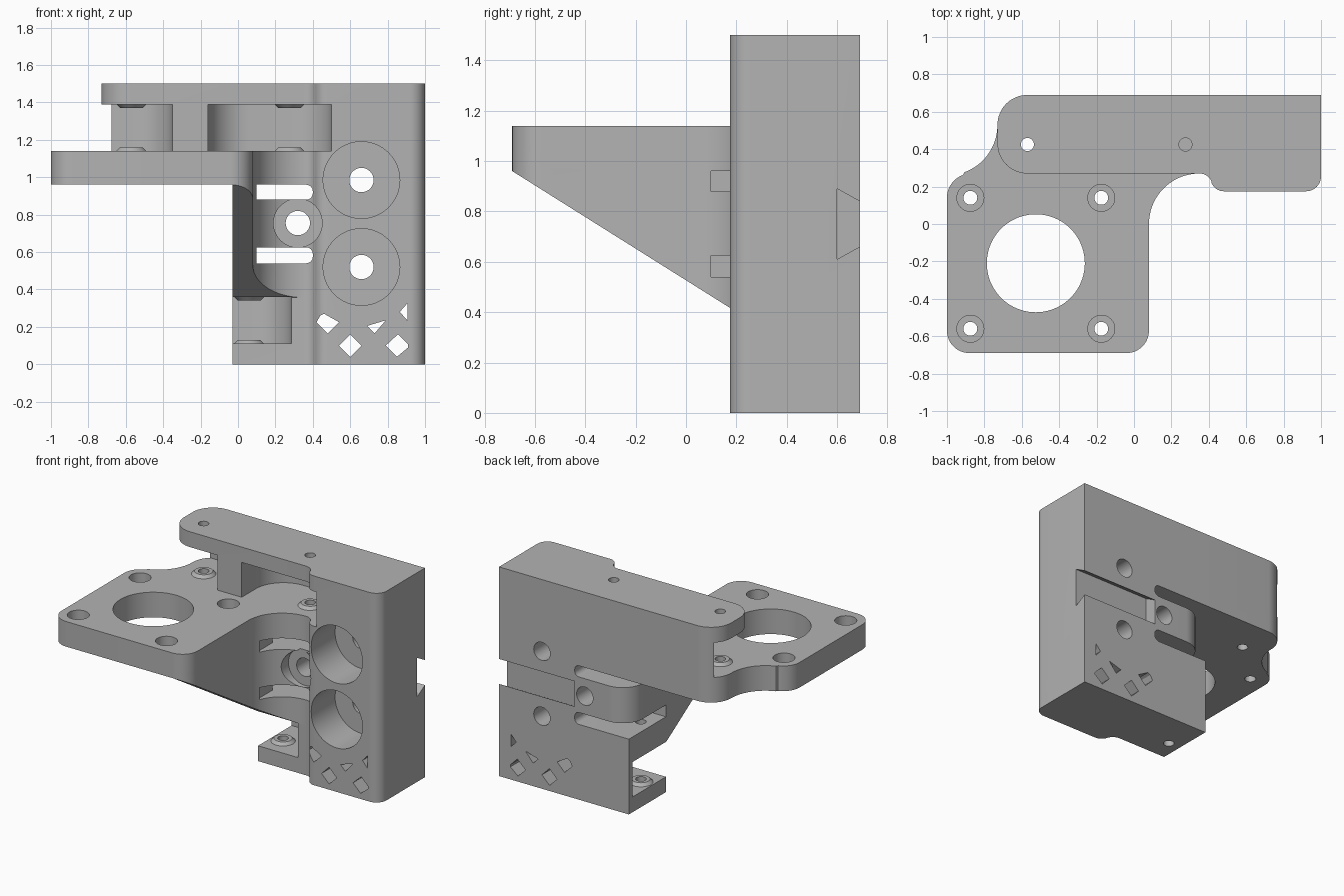
import bpy, bmesh, math
from mathutils import Matrix

if "Cube" in bpy.data.objects:
    bpy.data.objects.remove(bpy.data.objects["Cube"], do_unlink=True)

grey = bpy.data.materials.new("plain_grey")
grey.use_nodes = True
grey.diffuse_color = (0.45, 0.45, 0.45, 1)
grey.node_tree.nodes["Principled BSDF"].inputs["Base Color"].default_value = (0.45, 0.45, 0.45, 1)


def arc(cx, cy, r, a0, a1, n=16):
    angles = [math.radians(a0 + (a1 - a0) * i / n) for i in range(n + 1)]
    return [(cx + r * math.cos(a), cy + r * math.sin(a)) for a in angles]


def finish(name, bm):
    bmesh.ops.recalc_face_normals(bm, faces=bm.faces)
    mesh = bpy.data.meshes.new(name)
    bm.to_mesh(mesh)
    bm.free()
    mesh.materials.append(grey)
    ob = bpy.data.objects.new(name, mesh)
    bpy.context.collection.objects.link(ob)
    return ob


def prism(name, outline, lo, hi, axis="z"):
    """Extrude a 2D outline along the given axis from lo to hi."""
    place = {"x": lambda a, b, d: (d, a, b),
             "y": lambda a, b, d: (a, d, b),
             "z": lambda a, b, d: (a, b, d)}[axis]
    bm = bmesh.new()
    low = [bm.verts.new(place(a, b, lo)) for a, b in outline]
    high = [bm.verts.new(place(a, b, hi)) for a, b in outline]
    bm.faces.new(low)
    bm.faces.new(high)
    for i in range(len(low)):
        j = (i + 1) % len(low)
        bm.faces.new((low[i], low[j], high[j], high[i]))
    return finish(name, bm)


def rod(a, b, r, lo, hi, axis="z", n=48):
    return prism("rod", arc(a, b, r, 0, 360 * (n - 1) / n, n - 1), lo, hi, axis)


def cone(x, y, z0, r0, z1, r1):
    bm = bmesh.new()
    bmesh.ops.create_cone(bm, cap_ends=True, segments=40, radius1=r0, radius2=r1, depth=z1 - z0,
                          matrix=Matrix.Translation((x, y, (z0 + z1) / 2)))
    return finish("boss", bm)


def combine(base, tool, operation="DIFFERENCE"):
    mod = base.modifiers.new("combine", "BOOLEAN")
    mod.operation, mod.solver, mod.object = operation, "EXACT", tool
    graph = bpy.context.evaluated_depsgraph_get()
    result = bpy.data.meshes.new_from_object(base.evaluated_get(graph))
    base.modifiers.clear()
    base.data = result
    bpy.data.objects.remove(tool, do_unlink=True)


# Upright block with the stepped front and rounded corner
block_outline = ([(1, 0.69), (-0.03, 0.69), (-0.03, 0.27)]
                 + arc(0.35, 0.2, 0.07, 90, 20, 8)
                 + arc(0.48, 0.245, 0.07, 200, 270, 8)
                 + arc(0.92, 0.255, 0.08, -90, 0, 10))
body = prism("motor_bracket", block_outline, 0, 1.5)

# Motor plate
plate_outline = ([(0.3, 0.69)] + arc(-0.57, 0.53, 0.16, 90, 180)
                 + arc(-1, 0.53, 0.27, -2, -70)
                 + arc(-0.87, 0.14, 0.13, 110, 180)
                 + arc(-0.88, -0.57, 0.12, 180, 270)
                 + arc(-0.04, -0.57, 0.12, -90, 0)
                 + arc(0.35, 0, 0.27, 180, 90, 24) + [(0.37, 0.4)])
combine(body, prism("motor_plate", plate_outline, 0.96, 1.14), "UNION")

# Top arm that carries the pulleys
arm_outline = ([(0.2, 0.27), (0.2, 0.69)] + arc(-0.57, 0.53, 0.16, 90, 180)
               + arc(-0.57, 0.43, 0.16, 180, 270))
combine(body, prism("top_arm", arm_outline, 1.1, 1.5), "UNION")

# Sloped gusset under the edge of the plate
gusset = prism("gusset", plate_outline, 0.3, 1.0)
wedge = [(-0.69, 0.96), (0.27, 0.357), (0.5, 0.357), (0.5, 1.1), (-0.69, 1.1)]
combine(gusset, prism("wedge", wedge, -0.03, 0.36, "x"), "INTERSECT")
combine(body, gusset, "UNION")


# Pulley pockets
def open_pocket(x, left):
    return [(left, 0.65), (left, 0.1), (x + 0.22, 0.1)] + arc(x, 0.43, 0.22, 0, 90)


combine(body, prism("pocket", open_pocket(-0.57, -0.9), 1.14, 1.39))
combine(body, prism("pocket", open_pocket(0.065, -0.2), 0.11, 0.36))
long_pocket = ([(-0.16, 0.1), (0.5, 0.1)] + arc(0.28, 0.43, 0.22, 0, 90)
               + arc(0.06, 0.43, 0.22, 90, 180))
combine(body, prism("pocket", long_pocket, 1.14, 1.39))

# Conical bosses and bolt bores of each pocket
for x, floor, roof, bore_low, bore_high in ((-0.57, 1.14, 1.39, 0.9, 1.6),
                                            (0.275, 1.14, 1.39, 0.92, 1.6),
                                            (0.06, 0.11, 0.36, -0.1, 0.58)):
    combine(body, cone(x, 0.425, floor - 0.01, 0.09, floor + 0.02, 0.06), "UNION")
    combine(body, cone(x, 0.425, roof - 0.02, 0.06, roof + 0.01, 0.09), "UNION")
    combine(body, rod(x, 0.425, 0.035, bore_low, bore_high))

# Strap: rounded rear corner between two horizontal slots
corner = arc(0.13, 0.53, 0.16, 90, 180) + [(-0.1, 0.53), (-0.1, 0.8), (0.13, 0.8)]
combine(body, prism("corner", corner, 0.54, 0.96))
for z0, z1 in ((0.54, 0.625), (0.88, 0.96)):
    end = arc(0.365, z0 + 0.035, 0.035, -90, 0, 6) + arc(0.365, z1 - 0.035, 0.035, 0, 90, 6)
    combine(body, prism("slot", [(-0.2, z1), (-0.2, z0)] + end, 0.27, 0.9, "y"))
    combine(body, prism("slot", [(0.085, z1), (0.085, z0)] + end, 0.1, 0.3, "y"))

# Strap bolt hole with counterbore
combine(body, rod(0.32, 0.755, 0.13, 0, 0.3, "y"))
combine(body, rod(0.32, 0.755, 0.065, 0, 0.9, "y"))

# Deep counterbored front holes
for z in (0.52, 0.985):
    combine(body, rod(0.66, z, 0.205, 0, 0.45, "y", 64))
    combine(body, rod(0.66, z, 0.065, 0, 0.9, "y"))

# Dovetail groove across the back
dovetail = [(0.6, 0.61), (0.6, 0.89), (0.69, 0.84), (0.8, 0.84), (0.8, 0.66), (0.69, 0.66)]
combine(body, prism("groove", dovetail, 0.4, 1.1, "x"))

# Motor opening and counterbored motor screws
combine(body, rod(-0.525, -0.21, 0.262, 0.9, 1.2, "z", 80))
for x in (-0.875, -0.175):
    for y in (-0.56, 0.14):
        combine(body, rod(x, y, 0.072, 1.07, 1.2))
        combine(body, rod(x, y, 0.037, 0.9, 1.2))

# Small diamond and triangle openings near the foot
openings = [
    [(0.54, 0.1), (0.6, 0.04), (0.66, 0.1), (0.6, 0.16)],
    [(0.79, 0.1), (0.85, 0.04), (0.91, 0.09), (0.91, 0.105), (0.855, 0.16)],
    [(0.42, 0.225), (0.48, 0.165), (0.54, 0.225), (0.46, 0.27), (0.44, 0.26)],
    [(0.69, 0.205), (0.73, 0.165), (0.79, 0.235)],
    [(0.865, 0.28), (0.905, 0.235), (0.905, 0.325)],
]
for outline in openings:
    combine(body, prism("opening", outline, 0, 0.9, "y"))

# Smooth the round walls and keep the edges crisp
bpy.ops.object.select_all(action="DESELECT")
body.select_set(True)
bpy.context.view_layer.objects.active = body
bpy.ops.object.shade_smooth_by_angle(angle=math.radians(30))
